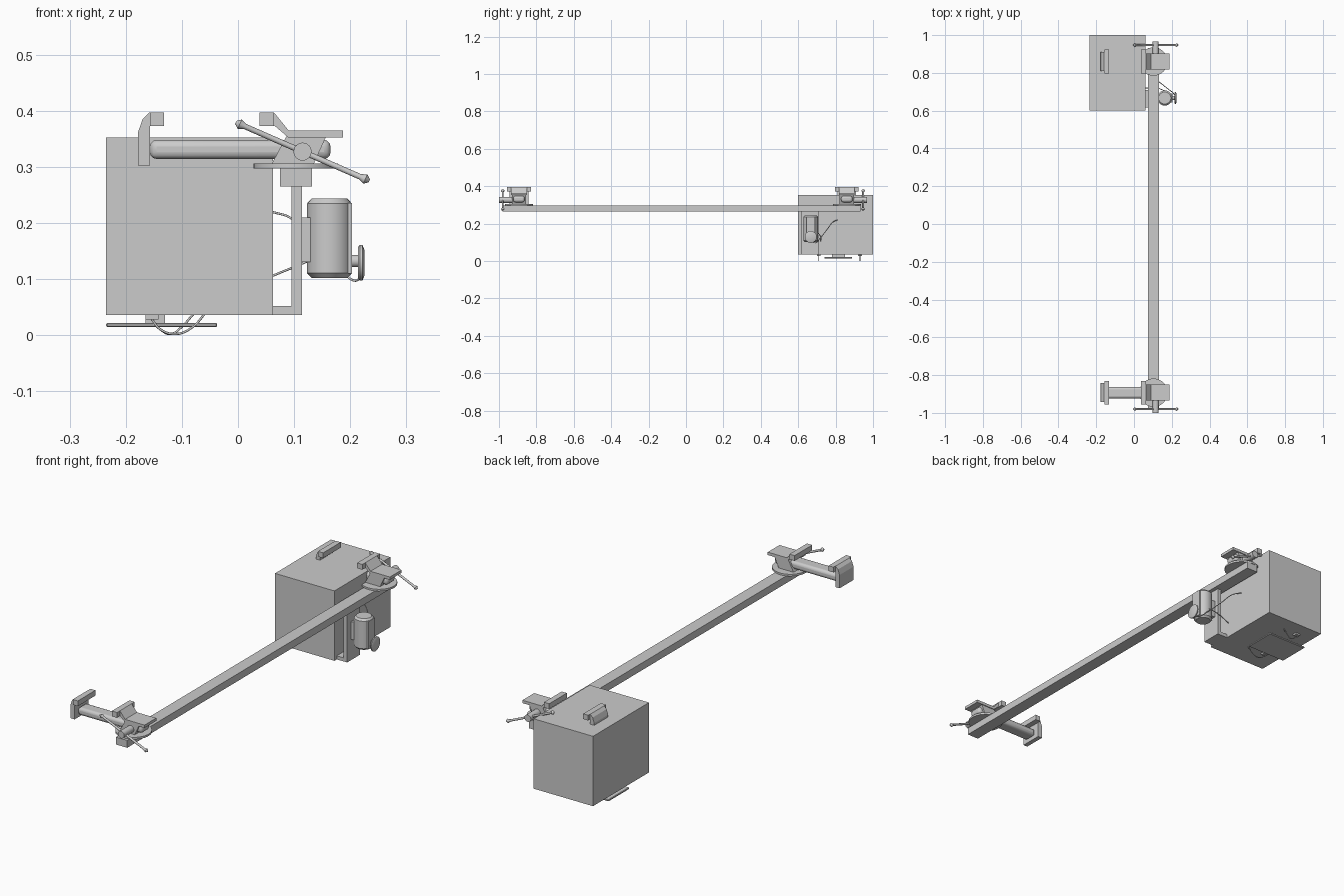
import bpy, bmesh, math
from mathutils import Vector

if "Cube" in bpy.data.objects:
    bpy.data.objects.remove(bpy.data.objects["Cube"])

MID = -0.0165  # mirror plane between the two clamps


def finish(name, bm, bevel=0.0, smooth=False):
    bmesh.ops.recalc_face_normals(bm, faces=bm.faces)
    me = bpy.data.meshes.new(name)
    bm.to_mesh(me)
    bm.free()
    ob = bpy.data.objects.new(name, me)
    bpy.context.collection.objects.link(ob)
    if bevel:
        m = ob.modifiers.new("bevel", 'BEVEL')
        m.width, m.segments = bevel, 3 if smooth else 1
        m.limit_method = 'ANGLE'
    if smooth:
        bpy.ops.object.select_all(action='DESELECT')
        ob.select_set(True)
        bpy.context.view_layer.objects.active = ob
        bpy.ops.object.shade_smooth_by_angle(angle=math.radians(35))
    return ob


def box(name, x, y, z, **kw):
    bm = bmesh.new()
    bmesh.ops.create_cube(bm, size=1)
    for v in bm.verts:
        v.co = [a + (b - a) * (c + 0.5) for c, (a, b) in zip(v.co, (x, y, z))]
    return finish(name, bm, **kw)


def prism(name, pts, y, **kw):
    """Extrude an x-z outline along y."""
    bm = bmesh.new()
    f = bm.faces.new([bm.verts.new((px, y[0], pz)) for px, pz in pts])
    r = bmesh.ops.extrude_face_region(bm, geom=[f])
    for v in r["geom"]:
        if isinstance(v, bmesh.types.BMVert):
            v.co.y = y[1]
    return finish(name, bm, **kw)


def lathe(name, start, end, prof, n=32):
    """Spin (fraction along axis, radius) rings from start to end."""
    a, b = Vector(start), Vector(end)
    q = (b - a).to_track_quat('Z', 'Y')
    bm = bmesh.new()
    rings = []
    for t, r in prof:
        rings.append([bm.verts.new(a.lerp(b, t) + q @ Vector(
            (r * math.cos(i * math.tau / n), r * math.sin(i * math.tau / n), 0)))
            for i in range(n)])
    for p, s in zip(rings, rings[1:]):
        for i in range(n):
            bm.faces.new((p[i], p[(i + 1) % n], s[(i + 1) % n], s[i]))
    bm.faces.new(rings[0])
    bm.faces.new(rings[-1])
    return finish(name, bm, smooth=True)


def cable(name, pts, r=0.002):
    cu = bpy.data.curves.new(name, 'CURVE')
    cu.dimensions = '3D'
    cu.bevel_depth, cu.bevel_resolution, cu.use_fill_caps = r, 2, True
    sp = cu.splines.new('BEZIER')
    sp.bezier_points.add(len(pts) - 1)
    for p, co in zip(sp.bezier_points, pts):
        p.co = co
        p.handle_left_type = p.handle_right_type = 'AUTO'
    ob = bpy.data.objects.new(name, cu)
    bpy.context.collection.objects.link(ob)


# Main beam, storage box and hanging bracket
box("beam", (0.075, 0.132), (-0.98, 0.933), (0.265, 0.298))
box("storage_box", (-0.235, 0.062), (0.6, 1.0), (0.036, 0.352))
prism("bracket", [(0.062, 0.036), (0.114, 0.036), (0.114, 0.266), (0.095, 0.266),
                  (0.095, 0.052), (0.062, 0.052)], (0.617, 0.71))

# Clamps, mirrored at each end of the beam
C = -0.893
clamp = [
    lathe("clamp_base", (0.103, C, 0.297), (0.103, C, 0.306), [(0, 0.075), (1, 0.075)], 40),
    prism("clamp_body", [(0.06, 0.305), (0.135, 0.305), (0.157, 0.354), (0.086, 0.354)],
          (C - 0.038, C + 0.038)),
    prism("clamp_anvil", [(0.09, 0.352), (0.187, 0.352), (0.187, 0.365), (0.09, 0.365),
                          (0.064, 0.397), (0.055, 0.397), (0.055, 0.374), (0.064, 0.374)],
          (C - 0.042, C + 0.042)),
    box("fixed_jaw", (0.038, 0.064), (C - 0.063, C + 0.063), (0.373, 0.397)),
    box("slide_bar", (-0.157, 0.165), (C - 0.03, C + 0.03), (0.314, 0.348),
        bevel=0.012, smooth=True),
    prism("moving_jaw_arm", [(-0.178, 0.302), (-0.157, 0.302), (-0.157, 0.373), (-0.14, 0.373),
                             (-0.14, 0.397), (-0.158, 0.397), (-0.17, 0.385), (-0.178, 0.362)],
          (C - 0.05, C + 0.05)),
    box("moving_jaw", (-0.157, -0.132), (C - 0.063, C + 0.063), (0.373, 0.397)),
    lathe("screw_hub", (0.115, -1.0, 0.327), (0.115, -0.92, 0.327), [(0, 0.016), (1, 0.016)]),
    lathe("clamp_handle", (-0.004, -0.98, 0.379), (0.234, -0.98, 0.275),
          [(0, 0.003), (0.03, 0.009), (0.07, 0.005), (0.93, 0.005), (0.97, 0.009), (1, 0.003)], 16),
]
for ob in clamp:
    twin = ob.copy()
    twin.data = ob.data.copy()
    for v in twin.data.vertices:
        v.co.y = 2 * MID - v.co.y
    twin.data.flip_normals()
    twin.name = "rear_" + ob.name
    bpy.context.collection.objects.link(twin)

# Motor with its knob
lathe("motor", (0.163, 0.667, 0.102), (0.163, 0.667, 0.243),
      [(0, 0.032), (0.06, 0.04), (0.94, 0.04), (1, 0.032)])
box("motor_mount", (0.112, 0.13), (0.645, 0.69), (0.13, 0.21))
box("motor_cover", (0.188, 0.203), (0.644, 0.69), (0.11, 0.235))
lathe("knob_shaft", (0.195, 0.667, 0.132), (0.217, 0.667, 0.132), [(0, 0.011), (1, 0.011)])
lathe("knob", (0.214, 0.667, 0.129), (0.225, 0.667, 0.129),
      [(0, 0.028), (0.3, 0.032), (0.7, 0.032), (1, 0.024)])

# Cables between box and motor
cable("motor_cable", [(0.06, 0.81, 0.22), (0.095, 0.785, 0.208), (0.13, 0.755, 0.17),
                      (0.18, 0.715, 0.12), (0.21, 0.69, 0.097), (0.221, 0.67, 0.112)])
cable("knob_cable", [(0.06, 0.72, 0.105), (0.12, 0.72, 0.13), (0.163, 0.705, 0.15)])

# Hanging tray under the box with cable loops
box("tray", (-0.235, -0.037), (0.74, 0.888), (0.014, 0.022), bevel=0.002)
box("tray_post", (-0.165, -0.13), (0.78, 0.85), (0.021, 0.037))
for y, dx in ((0.71, 0.0), (0.93, -0.02)):
    box("cable_plug", (-0.165, -0.142), (y - 0.01, y + 0.01), (0.028, 0.037))
    cable("tray_cable", [(-0.155, y, 0.03), (-0.138, y, 0.01), (-0.11 + dx / 2, y, 0.002),
                         (-0.08 + dx, y, 0.015), (-0.06 + dx, y, 0.037)])
